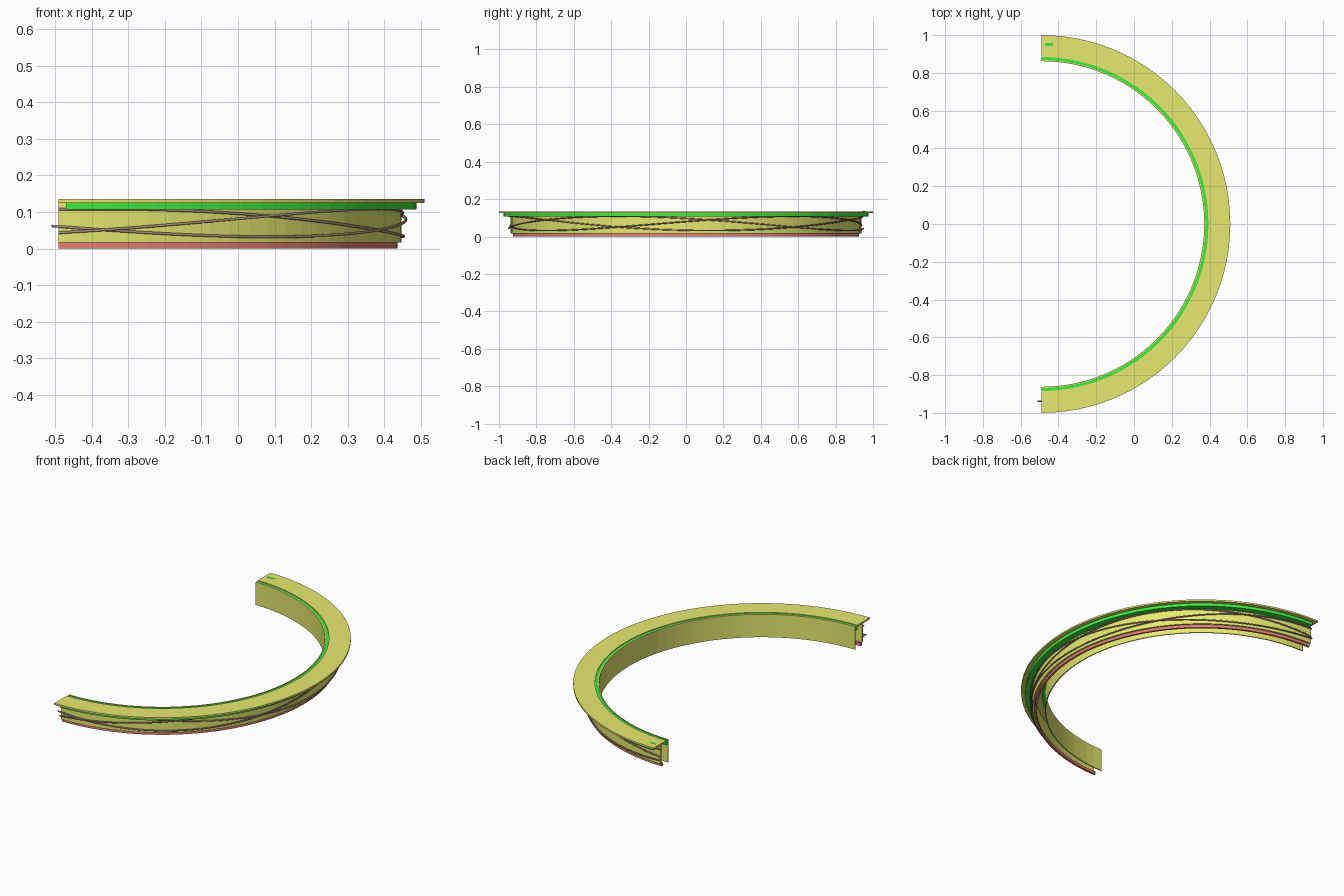
import bpy, bmesh
from math import sin, cos, pi, radians

if "Cube" in bpy.data.objects:
    bpy.data.objects.remove(bpy.data.objects["Cube"])

CX = -0.49      # centre of the half ring
SEG = 48


def material(name, rgb):
    m = bpy.data.materials.new(name)
    m.diffuse_color = (*rgb, 1)
    m.use_nodes = True
    m.node_tree.nodes["Principled BSDF"].inputs["Base Color"].default_value = m.diffuse_color
    return m


yellow = material("yellow", (0.80, 0.82, 0.16))
green = material("green", (0.05, 0.85, 0.05))
red = material("red", (0.80, 0.22, 0.18))
brown = material("brown", (0.45, 0.28, 0.22))


def arc_band(name, r0, r1, z0, z1, mat, start=-90, end=90):
    """Rectangular section swept along the half ring."""
    bm = bmesh.new()
    rings = []
    for i in range(SEG + 1):
        a = radians(start + (end - start) * i / SEG)
        rings.append([bm.verts.new((CX + r * cos(a), r * sin(a), z))
                      for r, z in ((r0, z0), (r1, z0), (r1, z1), (r0, z1))])
    for a, b in zip(rings, rings[1:]):
        for k in range(4):
            n = (k + 1) % 4
            bm.faces.new((a[k], a[n], b[n], b[k]))
    bm.faces.new(rings[0])
    bm.faces.new(rings[-1])
    bmesh.ops.recalc_face_normals(bm, faces=bm.faces)
    me = bpy.data.meshes.new(name)
    bm.to_mesh(me)
    bm.free()
    me.materials.append(mat)
    ob = bpy.data.objects.new(name, me)
    bpy.context.collection.objects.link(ob)
    return ob


# Sheet-like body: inner wall, outer wall, overhanging top
arc_band("inner_wall", 0.862, 0.868, 0.0, 0.134, yellow)
arc_band("outer_wall", 0.927, 0.937, 0.017, 0.126, yellow)
arc_band("top_plate", 0.884, 1.0, 0.125, 0.135, yellow)

# Light strips
arc_band("outer_light_strip", 0.939, 0.977, 0.107, 0.125, green, -88.8, 88.8)
arc_band("inner_light_strip", 0.868, 0.884, 0.107, 0.131, green)
arc_band("bottom_light_strip", 0.914, 0.926, 0.0, 0.017, red)

# Small connector showing through the top
bpy.ops.mesh.primitive_cube_add(size=1, location=(-0.45, 0.95, 0.130))
connector = bpy.context.object
connector.name = "top_connector"
connector.scale = (0.044, 0.014, 0.0115)
connector.data.materials.append(green)

# Three cables twisting around each other along the outer wall
for n, (phase, lead) in enumerate(((75, 0), (195, 1.2), (315, 0))):
    cu = bpy.data.curves.new(f"cable_{n + 1}", 'CURVE')
    cu.dimensions = '3D'
    cu.bevel_depth = 0.004
    cu.bevel_resolution = 1
    cu.use_fill_caps = True
    sp = cu.splines.new('POLY')
    sp.points.add(72)
    for i, p in enumerate(sp.points):
        t = -lead + (180 + lead) * i / 72
        w = radians(phase + 2 * t)
        a = radians(t - 90)
        r = 0.944 + 0.005 * cos(w)
        p.co = (CX + r * cos(a), r * sin(a), 0.07 + 0.038 * sin(w), 1)
    cu.materials.append(brown)
    ob = bpy.data.objects.new(f"cable_{n + 1}", cu)
    bpy.context.collection.objects.link(ob)
